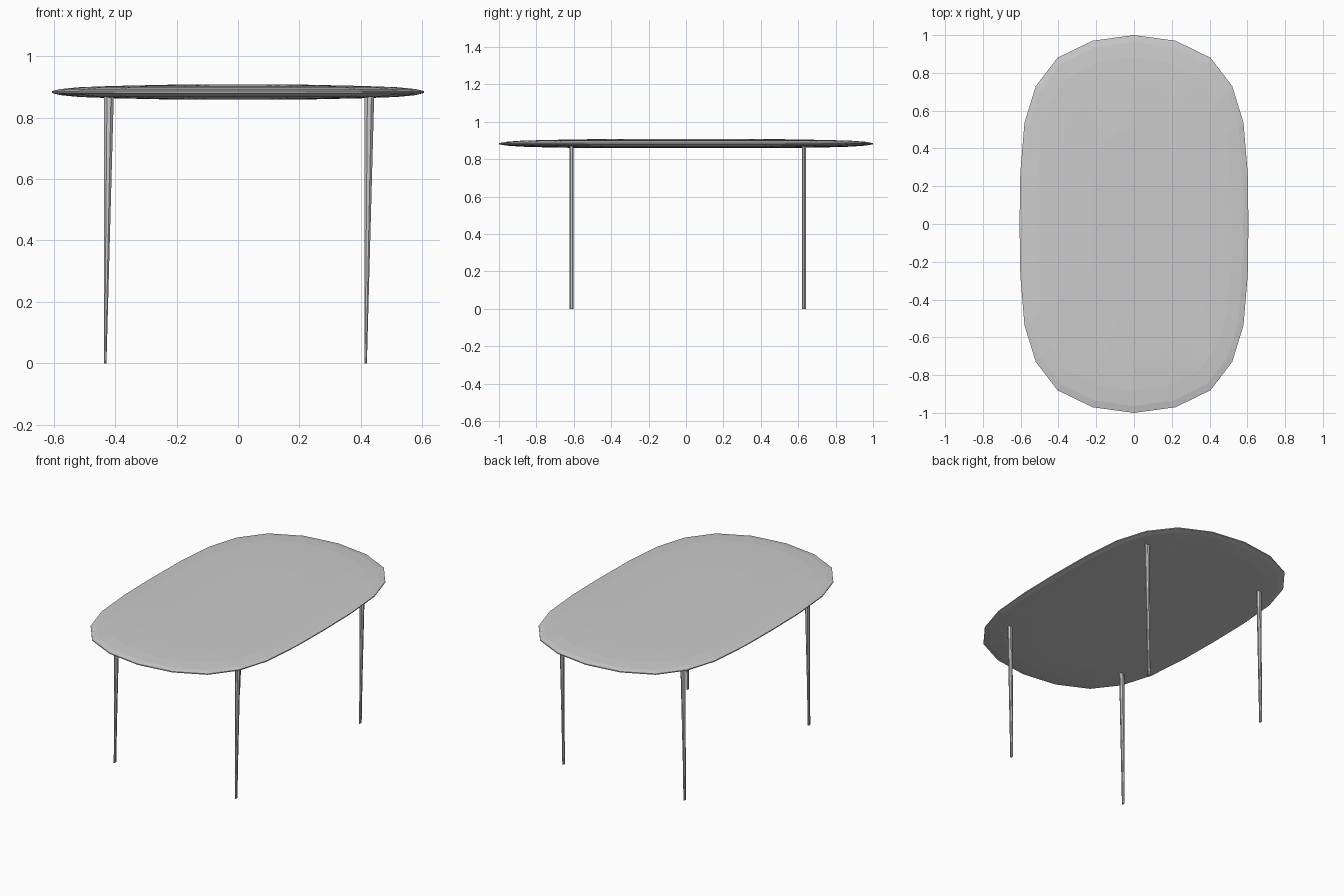
import bpy, bmesh, math

if "Cube" in bpy.data.objects:
    bpy.data.objects.remove(bpy.data.objects["Cube"])

def make_object(name, bm):
    bmesh.ops.recalc_face_normals(bm, faces=bm.faces)
    mesh = bpy.data.meshes.new(name)
    bm.to_mesh(mesh)
    bm.free()
    obj = bpy.data.objects.new(name, mesh)
    bpy.context.collection.objects.link(obj)
    return obj

def loft(name, rings):
    """Skin a stack of equal-length point rings and cap both ends."""
    bm = bmesh.new()
    loops = [[bm.verts.new(p) for p in ring] for ring in rings]
    n = len(loops[0])
    for a, b in zip(loops, loops[1:]):
        for i in range(n):
            j = (i + 1) % n
            bm.faces.new((a[i], a[j], b[j], b[i]))
    bm.faces.new(loops[0])
    bm.faces.new(loops[-1])
    return make_object(name, bm)

# Tabletop: faceted rounded outline, mirrored from one quarter
quarter = [(0.606, 0), (0.602, 0.27), (0.58, 0.535), (0.52, 0.73),
           (0.405, 0.88), (0.22, 0.97), (0, 1.0)]
half = quarter + [(-x, y) for x, y in quarter[-2::-1]]
outline = half + [(x, -y) for x, y in half[-2:0:-1]]

# Thin lens profile: (inset from rim, height)
upper = [(0.0, 0.886), (0.028, 0.893), (0.09, 0.899), (0.2, 0.903), (0.38, 0.907)]
lower = [(i, 2 * 0.883 - z) for i, z in reversed(upper)]

def inset_ring(inset, z):
    return [(x * (1 - inset / 0.606), y * (1 - inset / 1.0 * 1.3), z) for x, y in outline]

loft("tabletop", [inset_ring(i, z) for i, z in lower + upper])

# Legs: slim, outer face vertical, tapering in x only; all share one orientation
def leg_ring(x0, yc, width, z, sides=8):
    return [(x0 + width / 2 * (1 + math.cos(a)), yc + 0.0115 * math.sin(a), z)
            for a in (2 * math.pi * (k + 0.5) / sides for k in range(sides))]

for side, x in (("left", -0.437), ("right", 0.411)):
    for end, y in (("front", -0.612), ("back", 0.63)):
        loft(f"{end}_{side}_leg", [leg_ring(x, y, 0.009, 0), leg_ring(x, y, 0.034, 0.878)])
